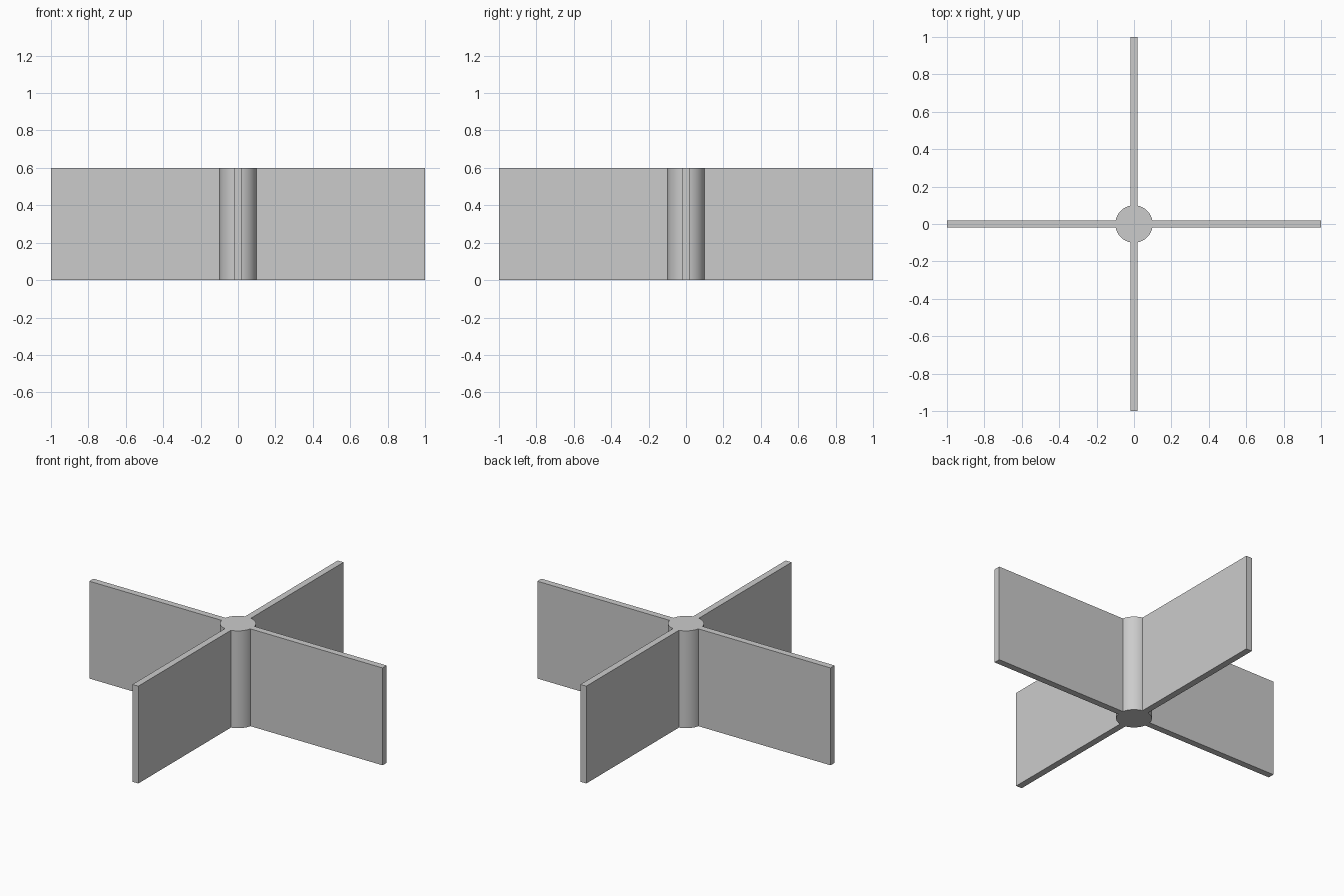
import bpy, bmesh
from math import sin, cos, asin, pi, radians

if "Cube" in bpy.data.objects:
    bpy.data.objects.remove(bpy.data.objects["Cube"])

HUB_R, TIP, HALF_T, HEIGHT = 0.10, 1.0, 0.02, 0.60
ARC_STEPS = 16

# Outline of one quarter: blade tip, then the hub arc up to the next blade
a0 = asin(HALF_T / HUB_R)
a1 = pi / 2 - a0
quarter = [(TIP, -HALF_T), (TIP, HALF_T)]
for i in range(ARC_STEPS + 1):
    a = a0 + (a1 - a0) * i / ARC_STEPS
    quarter.append((HUB_R * cos(a), HUB_R * sin(a)))

# Repeat the quarter four times into one closed cross-section
outline = []
for k in range(4):
    c, s = round(cos(k * pi / 2)), round(sin(k * pi / 2))
    outline += [(c * x - s * y, s * x + c * y) for x, y in quarter]

# Extrude the cross-section upward into hub and blades
bm = bmesh.new()
base = bm.faces.new([bm.verts.new((x, y, 0)) for x, y in outline])
top = bmesh.ops.extrude_face_region(bm, geom=[base], use_keep_orig=True)
bmesh.ops.translate(bm, vec=(0, 0, HEIGHT),
                    verts=[v for v in top["geom"] if isinstance(v, bmesh.types.BMVert)])
bmesh.ops.recalc_face_normals(bm, faces=bm.faces)

mesh = bpy.data.meshes.new("hub_with_four_blades")
bm.to_mesh(mesh)
bm.free()
obj = bpy.data.objects.new("hub_with_four_blades", mesh)
bpy.context.collection.objects.link(obj)

# Smooth hub arcs, sharp blade edges
bpy.context.view_layer.objects.active = obj
obj.select_set(True)
bpy.ops.object.shade_smooth_by_angle(angle=radians(30))
